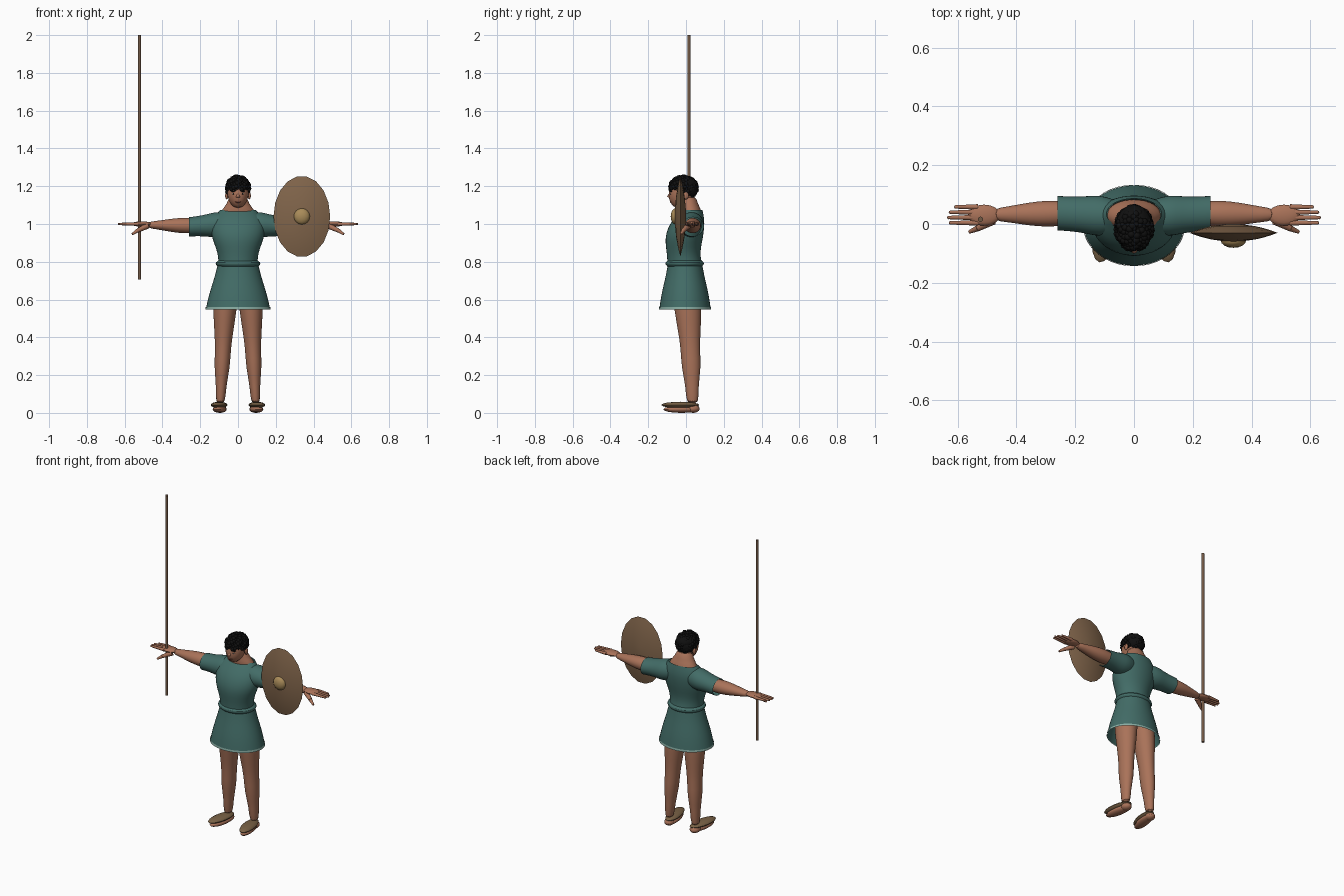
import bpy, bmesh, math
from mathutils import Vector, Matrix

if "Cube" in bpy.data.objects:
    bpy.data.objects.remove(bpy.data.objects["Cube"])


def material(name, red, green, blue):
    mat = bpy.data.materials.new(name)
    mat.use_nodes = True
    mat.diffuse_color = (red, green, blue, 1)
    shader = mat.node_tree.nodes["Principled BSDF"]
    shader.inputs["Base Color"].default_value = (red, green, blue, 1)
    shader.inputs["Roughness"].default_value = 0.8
    return mat


skin = material("skin", 0.4, 0.17, 0.1)
cloth = material("teal cloth", 0.055, 0.15, 0.135)
pale_cloth = material("pale hem", 0.25, 0.42, 0.37)
black = material("black hair", 0.005, 0.005, 0.005)
wood = material("spear wood", 0.17, 0.1, 0.06)
leather = material("sandal leather", 0.19, 0.12, 0.06)
hide = material("shield hide", 0.22, 0.13, 0.07)
bronze = material("boss bronze", 0.4, 0.26, 0.1)
eye_white = material("eye white", 0.55, 0.5, 0.45)
lip = material("lip", 0.26, 0.08, 0.05)


def finish(name, bm, mat, levels=0):
    bmesh.ops.recalc_face_normals(bm, faces=bm.faces)
    mesh = bpy.data.meshes.new(name)
    bm.to_mesh(mesh)
    bm.free()
    mesh.materials.append(mat)
    part = bpy.data.objects.new(name, mesh)
    bpy.context.collection.objects.link(part)
    bpy.ops.object.select_all(action="DESELECT")
    part.select_set(True)
    bpy.context.view_layer.objects.active = part
    bpy.ops.object.shade_smooth_by_angle(angle=math.radians(50))
    if levels:
        smooth = part.modifiers.new("Smooth", "SUBSURF")
        smooth.levels = smooth.render_levels = levels


def tube(name, mat, start, end, widths, depth=(1, 1), bow=0, axis="z", sides=16, closed=True, levels=1):
    """Loft evenly spaced ellipses from start to end; depth is the ratio of the second radius to the first."""
    bm = bmesh.new()
    start, end = Vector(start), Vector(end)
    first, second = [Vector([axis_name == key for key in "xyz"]) for axis_name in "xyz" if axis_name != axis]
    rings = []
    for step, width in enumerate(widths):
        t = step / (len(widths) - 1)
        centre = start.lerp(end, t) + Vector((0, bow * 4 * t * (1 - t), 0))
        ratio = depth[0] + (depth[1] - depth[0]) * t
        angles = [math.tau * side / sides for side in range(sides)]
        rings.append([bm.verts.new(centre + width * (first * math.cos(a) + second * ratio * math.sin(a)))
                      for a in angles])
    for lower, upper in zip(rings, rings[1:]):
        for i in range(sides):
            bm.faces.new((lower[i - 1], lower[i], upper[i], upper[i - 1]))
    if closed:
        bm.faces.new(rings[0])
        bm.faces.new(rings[-1])
    finish(name, bm, mat, levels)


def add_ball(bm, centre, radii, turn=0, segments=16):
    place = Matrix.Translation(centre) @ Matrix.Rotation(turn, 4, "Z") @ Matrix.Diagonal((*radii, 1))
    bmesh.ops.create_uvsphere(bm, u_segments=segments, v_segments=segments // 2, radius=1, matrix=place)


def ball(name, mat, centre, radii, turn=0):
    bm = bmesh.new()
    add_ball(bm, centre, radii, turn)
    finish(name, bm, mat)


def add_rod(bm, start, end, start_radius, end_radius):
    start, end = Vector(start), Vector(end)
    along = end - start
    place = Matrix.Translation((start + end) / 2) @ along.to_track_quat("Z", "Y").to_matrix().to_4x4()
    bmesh.ops.create_cone(bm, cap_ends=True, segments=10, radius1=start_radius, radius2=end_radius,
                          depth=along.length, matrix=place)


# Tunic: body, rolled waist, flared skirt and hem
tube("tunic_body", cloth, (0, -0.005, 0.78), (0, 0.035, 1.075),
     (0.105, 0.105, 0.12, 0.14, 0.147, 0.14, 0.095), (0.9, 0.55), bow=-0.025, sides=20, closed=False)
tube("waist_roll", cloth, (0, -0.007, 0.77), (0, -0.007, 0.81), (0.1, 0.12, 0.122, 0.1),
     (0.86, 0.86), sides=20, closed=False)
tube("tunic_skirt", cloth, (0, -0.005, 0.79), (0, -0.005, 0.55), (0.108, 0.122, 0.142, 0.16, 0.173),
     (0.85, 0.8), sides=20, closed=False)
tube("skirt_hem", pale_cloth, (0, -0.005, 0.56), (0, -0.005, 0.547), (0.174, 0.176),
     (0.8, 0.8), sides=20, closed=False)

# Neck, head and face
tube("neck", skin, (0, 0.035, 1.03), (0, 0.01, 1.15), (0.11, 0.092, 0.056, 0.05), (0.5, 0.9))
tube("head", skin, (0, -0.035, 1.084), (0, -0.005, 1.245), (0.022, 0.047, 0.057, 0.06, 0.056, 0.025),
     (1.25, 1.25))
bm = bmesh.new()
add_rod(bm, (0, -0.08, 1.17), (0, -0.09, 1.14), 0.005, 0.011)
finish("nose", bm, skin)
ball("mouth", lip, (0, -0.08, 1.117), (0.017, 0.006, 0.005))
for side, label in ((1, "left"), (-1, "right")):
    ball(label + "_eye", eye_white, (side * 0.023, -0.078, 1.16), (0.009, 0.006, 0.005))
    ball(label + "_pupil", black, (side * 0.023, -0.082, 1.16), (0.004, 0.004, 0.004))
    ball(label + "_eyebrow", black, (side * 0.024, -0.08, 1.173), (0.015, 0.006, 0.004), side * 0.35)
    ball(label + "_ear", skin, (side * 0.06, 0, 1.15), (0.008, 0.014, 0.02))

# Curly hair: curls spiral over the skull, reaching lower behind than at the brow
bm = bmesh.new()
add_ball(bm, (0, -0.008, 1.206), (0.062, 0.074, 0.046))
add_ball(bm, (0, 0.016, 1.185), (0.06, 0.048, 0.05))
curls = 240
golden_angle = math.pi * (3 - math.sqrt(5))
for curl in range(curls):
    height = 1 - 2 * curl / curls
    reach = math.sqrt(1 - height * height)
    angle = curl * golden_angle
    spot = Vector((0.058 * reach * math.cos(angle), 0.07 * reach * math.sin(angle) - 0.014, 1.19 + 0.06 * height))
    if spot.z > (1.18 if spot.y < -0.02 else 1.145):
        size = 0.011 + 0.003 * math.sin(curl * 2)
        add_ball(bm, spot, (size, size, size), segments=8)
finish("curly_hair", bm, black)

# Limbs, built once for each side
for side, label in ((1, "left"), (-1, "right")):
    tube(label + "_sleeve", cloth, (side * 0.07, 0.025, 1), (side * 0.26, 0.037, 0.985),
         (0.06, 0.073, 0.064, 0.06, 0.06), (1, 0.87), axis="x", closed=False)
    tube(label + "_arm", skin, (side * 0.18, 0.037, 0.99), (side * 0.48, 0.032, 0.995),
         (0.04, 0.041, 0.046, 0.043, 0.036, 0.027, 0.021), (1, 0.8), axis="x")
    ball(label + "_hand", skin, (side * 0.51, 0.03, 1), (0.055, 0.036, 0.014))

    # Fingers spread by a rule, with a two-part thumb
    bm = bmesh.new()
    for finger in range(4):
        across = 0.004 + 0.018 * finger
        tip = (side * (0.63 - 0.006 * (finger - 1) ** 2), across, 1)
        add_rod(bm, (side * 0.53, across, 1), tip, 0.01, 0.006)
        add_ball(bm, tip, (0.006, 0.006, 0.006), segments=8)
    knuckle = (side * 0.53, -0.014, 0.966)
    add_rod(bm, (side * 0.48, 0.012, 0.99), knuckle, 0.016, 0.011)
    add_rod(bm, knuckle, (side * 0.56, -0.027, 0.946), 0.011, 0.006)
    finish(label + "_fingers", bm, skin)

    tube(label + "_leg", skin, (side * 0.06, -0.005, 0.74), (side * 0.094, 0.035, 0.04),
         (0.06, 0.068, 0.063, 0.052, 0.042, 0.043, 0.026, 0.027), (1.1, 1.3), bow=0.005)

    # Foot with the sandal wrapped over it
    turn = side * 0.17
    ball(label + "_foot", skin, (side * 0.097, -0.025, 0.019), (0.034, 0.097, 0.019), turn)
    ball(label + "_heel", skin, (side * 0.092, 0.038, 0.022), (0.03, 0.035, 0.022), turn)
    ball(label + "_sandal", leather, (side * 0.1, -0.03, 0.042), (0.041, 0.102, 0.017), turn)

# Oval lens-shaped shield with a sharp rim, and its boss
lens = [0.15 * math.sqrt(max(0.02, 1 - abs(step) / 4)) for step in range(-4, 5)]
tube("shield", hide, (0.338, 0, 1.04), (0.338, -0.06, 1.04), lens, (1.43, 1.43), axis="y", sides=18, levels=0)
ball("shield_boss", bronze, (0.338, -0.056, 1.04), (0.043, 0.025, 0.043))

# Spear shaft at the right hand
bm = bmesh.new()
add_rod(bm, (-0.522, 0.016, 0.705), (-0.522, 0.016, 2), 0.009, 0.009)
finish("spear_shaft", bm, wood)
